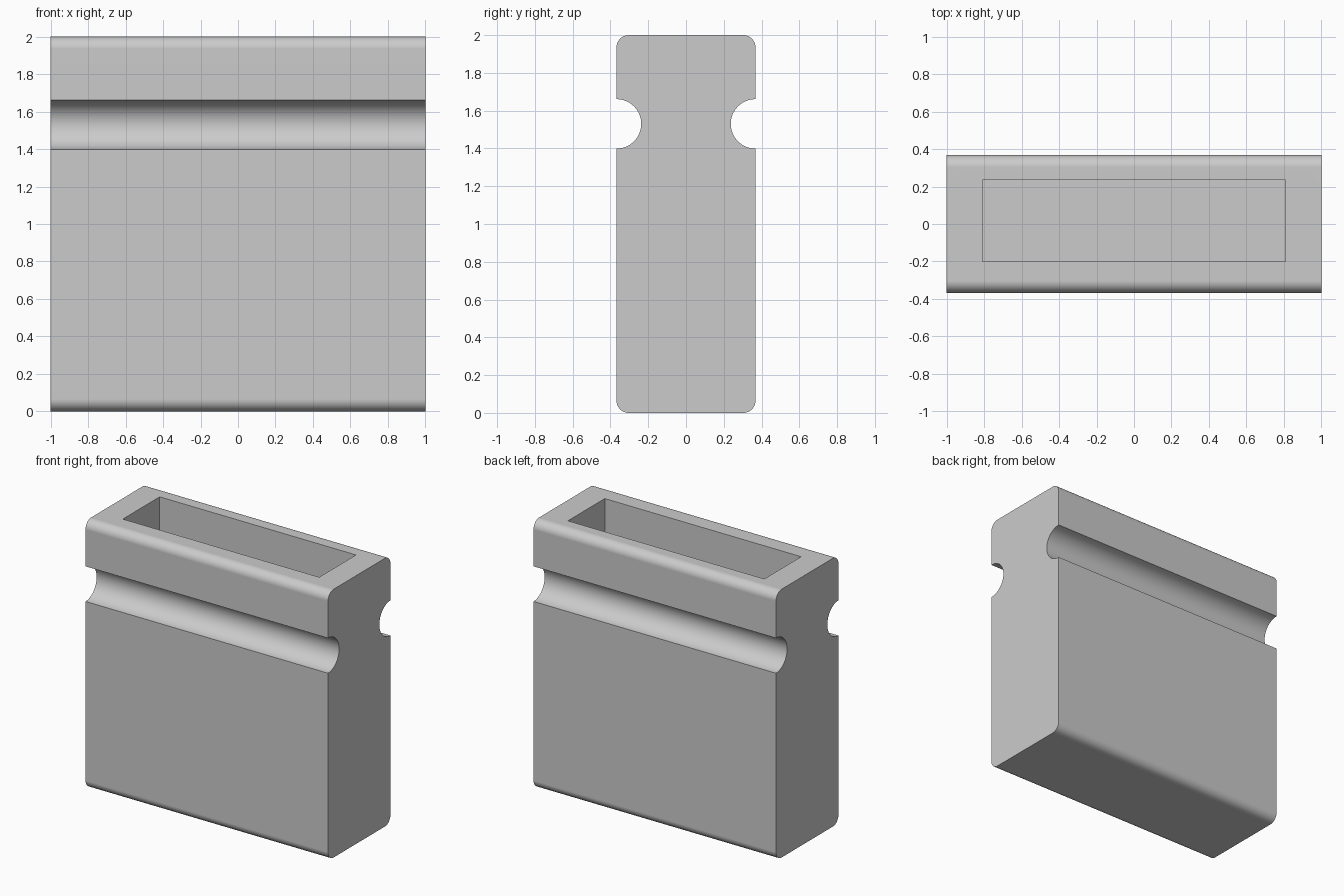
import bpy, bmesh
from math import sin, cos, pi

if "Cube" in bpy.data.objects:
    bpy.data.objects.remove(bpy.data.objects["Cube"], do_unlink=True)

HALF_X, HALF_Y, HEIGHT = 1.0, 0.368, 2.0
FILLET = 0.065
GROOVE_Z, GROOVE_R = 1.53, 0.131
FLOOR_Z = 0.2

grey = bpy.data.materials.new("plain grey")
grey.use_nodes = True
colour = (0.6, 0.6, 0.6, 1)
grey.diffuse_color = colour
grey.node_tree.nodes["Principled BSDF"].inputs["Base Color"].default_value = colour


def arc(cy, cz, r, start, end, steps):
    """Points along an arc in the y-z plane."""
    angles = [start + (end - start) * i / steps for i in range(steps + 1)]
    return [(cy + r * cos(a), cz + r * sin(a)) for a in angles]


def extrude_x(name, profile, x0, x1):
    """Solid made by sweeping a closed y-z profile along x."""
    bm = bmesh.new()
    face = bm.faces.new([bm.verts.new((x0, y, z)) for y, z in profile])
    swept = bmesh.ops.extrude_face_region(bm, geom=[face])["geom"]
    moved = [v for v in swept if isinstance(v, bmesh.types.BMVert)]
    bmesh.ops.translate(bm, verts=moved, vec=(x1 - x0, 0, 0))
    bmesh.ops.recalc_face_normals(bm, faces=bm.faces)
    mesh = bpy.data.meshes.new(name)
    bm.to_mesh(mesh)
    bm.free()
    mesh.materials.append(grey)
    obj = bpy.data.objects.new(name, mesh)
    bpy.context.collection.objects.link(obj)
    return obj


# Holder body: rounded long edges and a round groove on both broad sides
half = arc(HALF_Y - FILLET, FILLET, FILLET, -pi / 2, 0, 10)
half += arc(HALF_Y, GROOVE_Z, GROOVE_R, -pi / 2, -3 * pi / 2, 32)
half += arc(HALF_Y - FILLET, HEIGHT - FILLET, FILLET, 0, pi / 2, 10)
profile = half + [(-y, z) for y, z in reversed(half)]
body = extrude_x("holder_body", profile, -HALF_X, HALF_X)

# Rectangular pocket open at the top, set slightly towards the back
y0, y1, top = -0.2, 0.234, HEIGHT + 0.2
pocket = extrude_x("pocket_cutter",
                   [(y0, FLOOR_Z), (y1, FLOOR_Z), (y1, top), (y0, top)], -0.81, 0.81)
pocket.hide_render = True

bpy.ops.object.select_all(action="DESELECT")
body.select_set(True)
bpy.context.view_layer.objects.active = body
cut = body.modifiers.new("pocket", "BOOLEAN")
cut.operation = "DIFFERENCE"
cut.solver = "EXACT"
cut.object = pocket
bpy.ops.object.modifier_apply(modifier=cut.name)
bpy.data.objects.remove(pocket, do_unlink=True)

# Smooth fillets and grooves, flat broad faces
bpy.ops.object.shade_smooth_by_angle(angle=pi / 6)
weighted = body.modifiers.new("flat faces", "WEIGHTED_NORMAL")
weighted.keep_sharp = True
